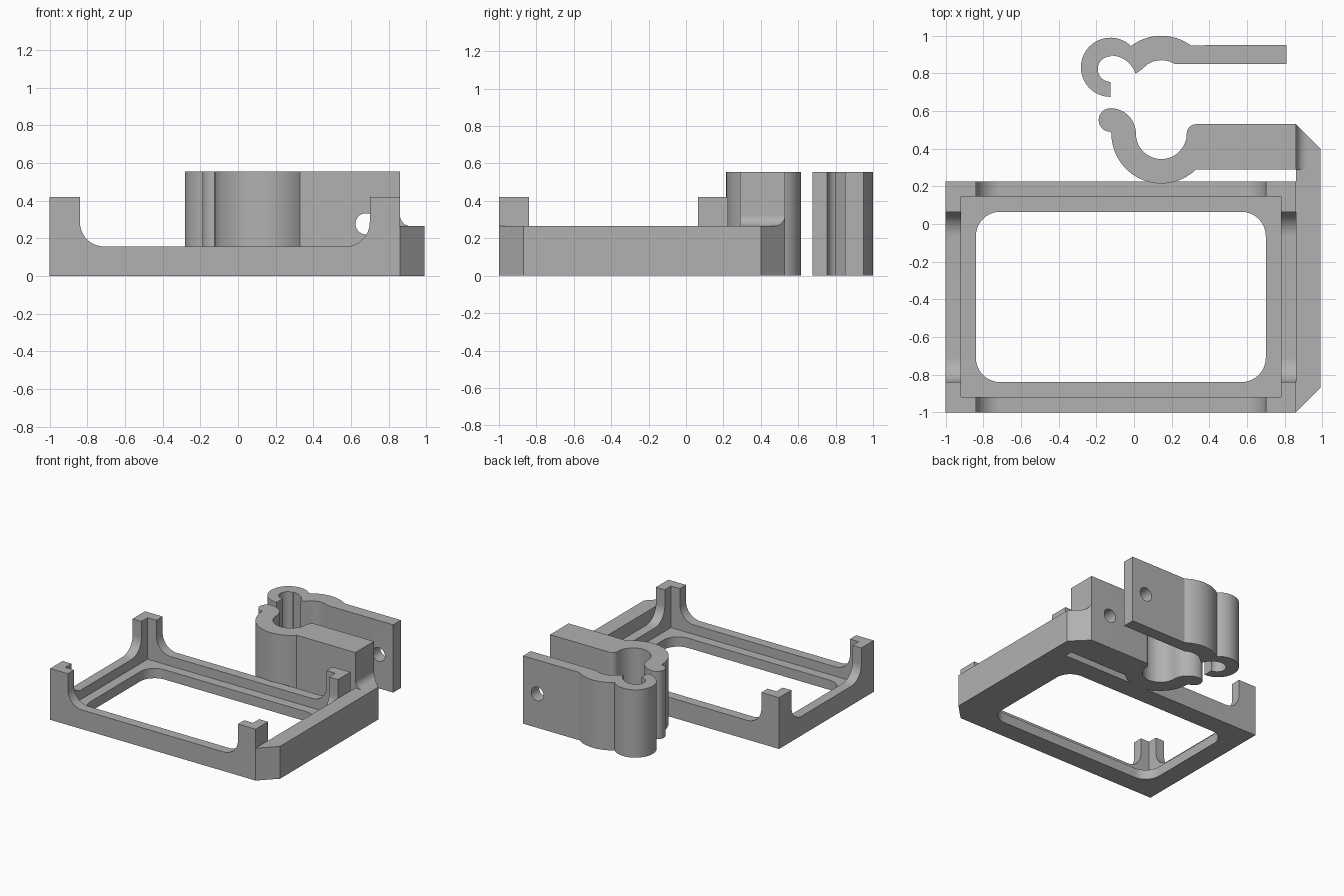
import bpy, bmesh
from math import radians, cos, sin

cube = bpy.data.objects.get("Cube")
if cube:
    bpy.data.objects.remove(cube, do_unlink=True)

grey = bpy.data.materials.new("plain grey")
grey.use_nodes = True
COLOUR = (0.44, 0.44, 0.44, 1)
grey.diffuse_color = COLOUR
grey.node_tree.nodes["Principled BSDF"].inputs["Base Color"].default_value = COLOUR


def arc(cx, cy, r, start, end):
    """Points along an arc, angles in degrees."""
    n = max(4, round(abs(end - start) / 6))
    angles = [radians(start + (end - start) * i / n) for i in range(n + 1)]
    return [(cx + r * cos(a), cy + r * sin(a)) for a in angles]


def rect(x0, x1, y0, y1):
    return [(x0, y0), (x1, y0), (x1, y1), (x0, y1)]


def prism(name, outline, low, high, axis="z"):
    """Extrude a flat outline along one axis."""
    place = {"x": lambda a, b, t: (t, a, b),
             "y": lambda a, b, t: (a, t, b),
             "z": lambda a, b, t: (a, b, t)}[axis]
    bm = bmesh.new()
    rings = [[bm.verts.new(place(a, b, t)) for a, b in outline] for t in (low, high)]
    bm.faces.new(rings[0])
    bm.faces.new(rings[1])
    n = len(outline)
    for i in range(n):
        j = (i + 1) % n
        bm.faces.new((rings[0][i], rings[0][j], rings[1][j], rings[1][i]))
    bmesh.ops.remove_doubles(bm, verts=bm.verts, dist=1e-5)
    bmesh.ops.recalc_face_normals(bm, faces=bm.faces)
    mesh = bpy.data.meshes.new(name)
    bm.to_mesh(mesh)
    bm.free()
    mesh.materials.append(grey)
    obj = bpy.data.objects.new(name, mesh)
    bpy.context.collection.objects.link(obj)
    return obj


def select(obj):
    bpy.ops.object.select_all(action="DESELECT")
    obj.select_set(True)
    bpy.context.view_layer.objects.active = obj


def carve(obj, cutter, operation="DIFFERENCE"):
    """Apply a boolean and throw the cutter away."""
    select(obj)
    mod = obj.modifiers.new("carve", "BOOLEAN")
    mod.operation = operation
    mod.solver = "EXACT"
    mod.object = cutter
    bpy.ops.object.modifier_apply(modifier=mod.name)
    bpy.data.objects.remove(cutter, do_unlink=True)


def notch(a, b, floor, r):
    """U-shaped opening with rounded lower corners."""
    return (arc(a + r, floor + r, r, 180, 270) + arc(b - r, floor + r, r, 270, 360)
            + [(b, 0.7), (a, 0.7)])


# Tray with a ledge, a rounded window and four corner posts
X0, X1, Y0, Y1, WALL, EDGE, R = -1, 0.86, -1, 0.225, 0.08, 0.16, 0.13
tray = prism("tray_frame", rect(X0, X1, Y0, Y1), 0, 0.42)
carve(tray, prism("cavity", rect(X0 + WALL, X1 - WALL, Y0 + WALL, Y1 - WALL), 0.08, 0.7))
wx0, wx1, wy0, wy1 = X0 + EDGE, X1 - EDGE, Y0 + EDGE, Y1 - EDGE
window = (arc(wx0 + R, wy0 + R, R, 180, 270) + arc(wx1 - R, wy0 + R, R, 270, 360)
          + arc(wx1 - R, wy1 - R, R, 0, 90) + arc(wx0 + R, wy1 - R, R, 90, 180))
carve(tray, prism("window", window, -0.1, 0.3))
carve(tray, prism("long_notch", notch(wx0, wx1, 0.157, R), -1.2, 0.4, "y"))
carve(tray, prism("short_notch", notch(wy0, wy1, 0.157, R), -1.2, 1.2, "x"))

# Side bar that carries the clamp, with chamfered ends
bar = [(0.86, -1), (0.99, -0.87), (0.99, 0.4), (0.86, 0.53)]
side_bar = prism("side_bar", bar, 0, 0.265)

# Concave fillet between the bar and the clamp block
web = [(0.86, 0.265)] + arc(0.92, 0.325, 0.06, 270, 180)
fillet = prism("bar_fillet", web, 0.29, 0.6, "y")
carve(fillet, prism("bar_limit", bar, -0.1, 0.7), "INTERSECT")

# Fixed clamp jaw with a hinge bulb
TOP, CX = 0.555, 0.145
jaw = ([(0.86, 0.29), (0.86, 0.53)]
       + arc(0.33, 0.48, 0.05, 90, 180)
       + arc(CX, 0.48, 0.135, 0, -180)
       + arc(-0.125, 0.48, 0.135, 0, 90)
       + arc(-0.125, 0.5525, 0.0625, 90, 270)
       + arc(CX, 0.48, 0.265, 180, 314))
fixed_jaw = prism("fixed_clamp_jaw", jaw, 0, TOP)

# Loose clamp jaw with a hinge hook
hook = ([(0.81, 0.85), (0.81, 0.95)]
        + arc(CX, 0.735, 0.265, 54, 128)
        + arc(-0.125, 0.8325, 0.157, 47, 270)
        + arc(-0.125, 0.8225, 0.0675, 270, 90)
        + arc(-0.125, 0.755, 0.14, 89, 18)
        + [(0.04, 0.82)]
        + arc(CX, 0.735, 0.135, 123, 58))
loose_jaw = prism("loose_clamp_jaw", hook, 0, TOP)

# Bolt hole through both jaws
for part in (fixed_jaw, loose_jaw):
    carve(part, prism("bolt_hole", arc(0.68, TOP / 2, 0.056, 0, 354), 0.2, 1.1, "y"))

for part in (tray, side_bar, fillet, fixed_jaw, loose_jaw):
    select(part)
    bpy.ops.object.shade_smooth_by_angle(angle=radians(30))
